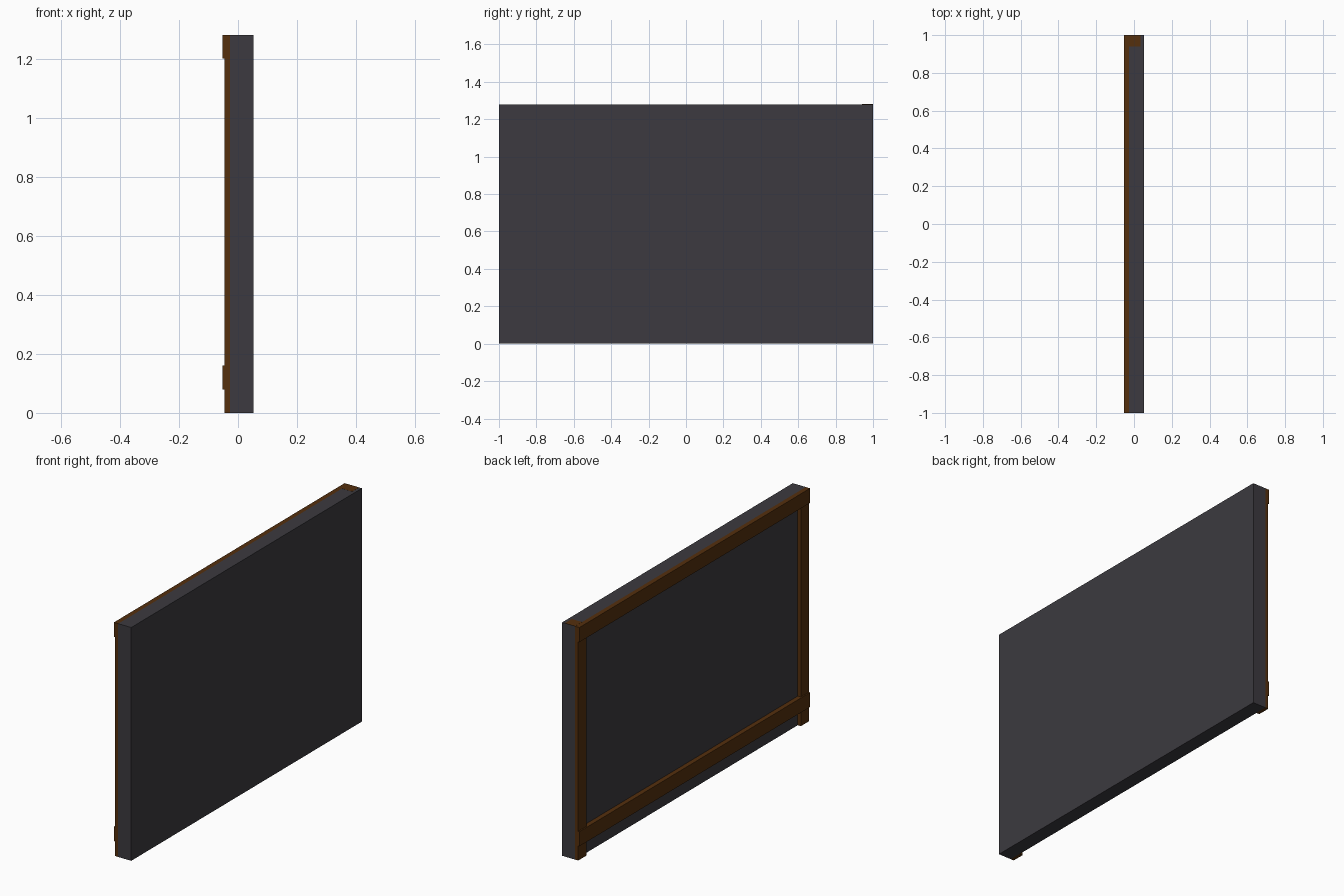
import bpy, bmesh

if "Cube" in bpy.data.objects:
    bpy.data.objects.remove(bpy.data.objects["Cube"])


def material(name, rgb):
    m = bpy.data.materials.new(name)
    m.diffuse_color = (*rgb, 1)
    m.use_nodes = True
    m.node_tree.nodes["Principled BSDF"].inputs["Base Color"].default_value = m.diffuse_color
    return m


GREY = material("charcoal grey", (0.045, 0.042, 0.050))
BROWN = material("dark brown", (0.090, 0.029, 0.004))


def box(name, lo, hi, mat):
    bm = bmesh.new()
    bmesh.ops.create_cube(bm, size=1)
    for v in bm.verts:
        v.co = [lo[i] + (v.co[i] + 0.5) * (hi[i] - lo[i]) for i in range(3)]
    me = bpy.data.meshes.new(name)
    bm.to_mesh(me)
    bm.free()
    me.materials.append(mat)
    ob = bpy.data.objects.new(name, me)
    bpy.context.collection.objects.link(ob)
    return ob


H = 1.28        # overall height
FACE = -0.027   # back face of the panel

# solid panel
box("panel", (FACE, -1, 0), (0.052, 1, H), GREY)

# upright stiles on the back face
for side, y0, y1 in (("left", 0.93, 1), ("right", -1, -0.93)):
    box(side + "_stile", (-0.046, y0, 0), (FACE, y1, H), BROWN)

# horizontal rails standing slightly proud of the stiles
for place, z0 in (("top", 1.20), ("bottom", 0.08)):
    box(place + "_rail", (-0.053, -1, z0), (FACE, 1, z0 + 0.08), BROWN)

# exposed end of the stile on the top edge
box("stile_end", (FACE, 0.94, H - 0.002), (0.035, 0.9995, H + 0.0005), BROWN)
